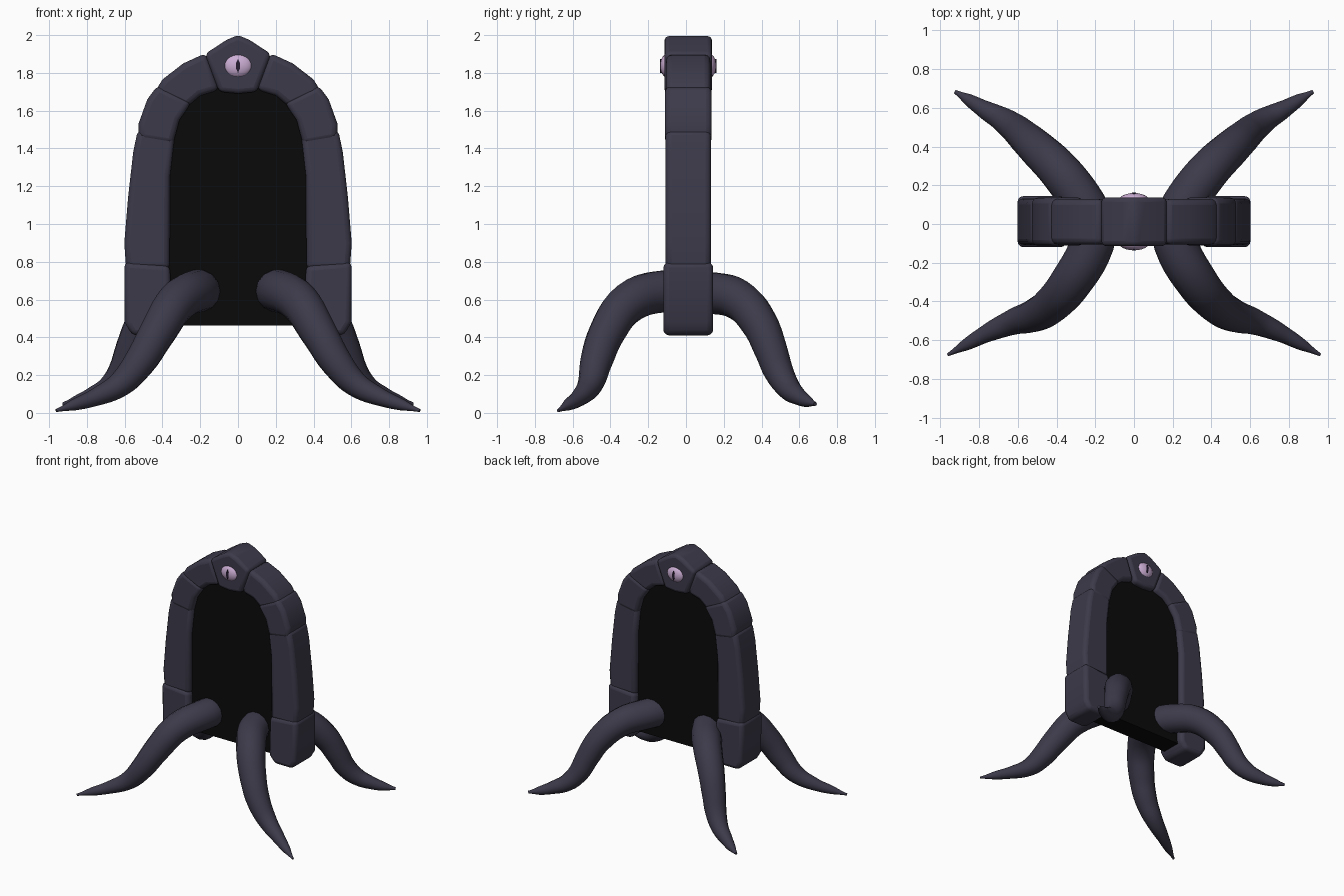
import bpy, bmesh, math
from mathutils import Matrix

if "Cube" in bpy.data.objects:
    bpy.data.objects.remove(bpy.data.objects["Cube"])


def material(name, rgb):
    m = bpy.data.materials.new(name)
    m.diffuse_color = (*rgb, 1)
    m.use_nodes = True
    m.node_tree.nodes["Principled BSDF"].inputs["Base Color"].default_value = m.diffuse_color
    return m


HIDE = material("dusky violet", (0.046, 0.042, 0.068))
VOID = material("black", (0.003, 0.003, 0.003))
LILAC = material("pale lilac", (0.60, 0.42, 0.66))
PUPIL = material("dark pupil", (0.02, 0.012, 0.03))
YC = 0.012  # middle of the arch thickness


def add_object(name, bm, mat, bevel=0, smooth=True):
    bmesh.ops.recalc_face_normals(bm, faces=bm.faces)
    me = bpy.data.meshes.new(name)
    bm.to_mesh(me)
    bm.free()
    me.materials.append(mat)
    ob = bpy.data.objects.new(name, me)
    bpy.context.collection.objects.link(ob)
    if bevel:
        b = ob.modifiers.new("rounded edges", 'BEVEL')
        b.width = bevel
        b.segments = 3
        b.limit_method = 'ANGLE'
        b.angle_limit = math.radians(40)
    if smooth:
        bpy.ops.object.select_all(action='DESELECT')
        bpy.context.view_layer.objects.active = ob
        ob.select_set(True)
        bpy.ops.object.shade_smooth_by_angle(angle=math.radians(50))
    return ob


def slab(name, outline, y0, y1, mat, bevel=0, smooth=True):
    """Extrude an x-z outline between two depths."""
    bm = bmesh.new()
    front = [bm.verts.new((x, y0, z)) for x, z in outline]
    back = [bm.verts.new((x, y1, z)) for x, z in outline]
    bm.faces.new(front)
    bm.faces.new(back[::-1])
    n = len(outline)
    for i in range(n):
        j = (i + 1) % n
        bm.faces.new((front[i], back[i], back[j], front[j]))
    return add_object(name, bm, mat, bevel, smooth)


# Arch blocks: outer edge upward, then inner edge downward
BLOCKS = {
    "foot_block": ([(0.56, 0.41), (0.60, 0.48), (0.602, 0.80),
                    (0.36, 0.78), (0.35, 0.47), (0.40, 0.41)], 0.132),
    "jamb_block": ([(0.592, 0.76), (0.602, 0.90), (0.582, 1.14), (0.555, 1.38), (0.53, 1.50),
                    (0.335, 1.47), (0.36, 1.25), (0.362, 0.76)], 0.12),
    "shoulder_block": ([(0.525, 1.45), (0.527, 1.53), (0.48, 1.66), (0.425, 1.735),
                        (0.245, 1.645), (0.31, 1.55), (0.345, 1.42)], 0.124),
    "upper_block": ([(0.44, 1.70), (0.40, 1.765), (0.29, 1.85), (0.17, 1.905),
                     (0.10, 1.71), (0.20, 1.68), (0.27, 1.62)], 0.117),
}
for name, (outline, half) in BLOCKS.items():
    for side, s in (("right", 1), ("left", -1)):
        slab(f"{name}_{side}", [(s * x, z) for x, z in outline],
             YC - half, YC + half, HIDE, 0.03)

slab("keystone", [(-0.175, 1.90), (-0.06, 1.975), (0, 2.0), (0.06, 1.975), (0.175, 1.90),
                  (0.10, 1.70), (0, 1.69), (-0.10, 1.70)], YC - 0.126, YC + 0.126, HIDE, 0.025)

# Dark doorway filling
half_door = [(0.38, 0.463), (0.38, 1.35), (0.36, 1.50), (0.28, 1.66), (0.12, 1.73)]
slab("dark_doorway", half_door + [(-x, z) for x, z in half_door[::-1]],
     YC - 0.08, YC + 0.08, VOID, 0, False)


def ellipsoid(name, centre, size, mat):
    bm = bmesh.new()
    bmesh.ops.create_uvsphere(bm, u_segments=20, v_segments=12, radius=1)
    bm.transform(Matrix.Translation(centre) @ Matrix.Diagonal((*size, 1))
                 @ Matrix.Rotation(math.pi / 2, 4, 'X'))
    return add_object(name, bm, mat)


# Eye on each side of the keystone, with a slit pupil
for side, s in (("front", -1), ("back", 1)):
    ellipsoid(f"eyelid_{side}", (0, YC + s * 0.10, 1.835), (0.098, 0.036, 0.085), HIDE)
    ellipsoid(f"eye_{side}", (0, YC + s * 0.11, 1.838), (0.078, 0.038, 0.064), LILAC)
    slit = [(0, 1.800), (0.010, 1.822), (0.011, 1.850), (0, 1.874),
            (-0.011, 1.850), (-0.010, 1.822)]
    y = YC + s * 0.146
    slab(f"pupil_{side}", slit, y - 0.004, y + 0.004, PUPIL, 0, False)

# Tentacle legs: x, y, z, radius along each path
FRONT = [(0.20, 0.0, 0.64, 0.11), (0.215, -0.10, 0.645, 0.113), (0.325, -0.30, 0.585, 0.108),
         (0.43, -0.42, 0.42, 0.097), (0.52, -0.475, 0.27, 0.085), (0.62, -0.505, 0.155, 0.068),
         (0.75, -0.56, 0.085, 0.048), (0.87, -0.625, 0.042, 0.03), (0.962, -0.676, 0.012, 0.008)]
BACK = [(0.20, 0.0, 0.64, 0.11), (0.275, 0.13, 0.635, 0.112), (0.385, 0.275, 0.60, 0.107),
        (0.50, 0.39, 0.47, 0.097), (0.565, 0.45, 0.33, 0.087), (0.61, 0.49, 0.22, 0.078),
        (0.68, 0.54, 0.135, 0.064), (0.77, 0.59, 0.09, 0.048), (0.86, 0.645, 0.06, 0.03),
        (0.925, 0.684, 0.047, 0.01)]


def tentacle(name, path, s):
    cu = bpy.data.curves.new(name, 'CURVE')
    cu.dimensions = '3D'
    cu.bevel_depth = 1.0
    cu.bevel_resolution = 5
    cu.resolution_u = 5
    cu.use_fill_caps = True
    sp = cu.splines.new('BEZIER')
    sp.radius_interpolation = 'CARDINAL'
    sp.bezier_points.add(len(path) - 1)
    for p, (x, y, z, r) in zip(sp.bezier_points, path):
        p.co = (s * x, y, z)
        p.radius = r
        p.handle_left_type = p.handle_right_type = 'AUTO'
    cu.materials.append(HIDE)
    ob = bpy.data.objects.new(name, cu)
    bpy.context.collection.objects.link(ob)
    bpy.ops.object.select_all(action='DESELECT')
    bpy.context.view_layer.objects.active = ob
    ob.select_set(True)
    bpy.ops.object.convert(target='MESH')
    bpy.ops.object.shade_smooth_by_angle(angle=math.radians(60))


for side, s in (("right", 1), ("left", -1)):
    tentacle(f"front_tentacle_{side}", FRONT, s)
    tentacle(f"back_tentacle_{side}", BACK, s)
